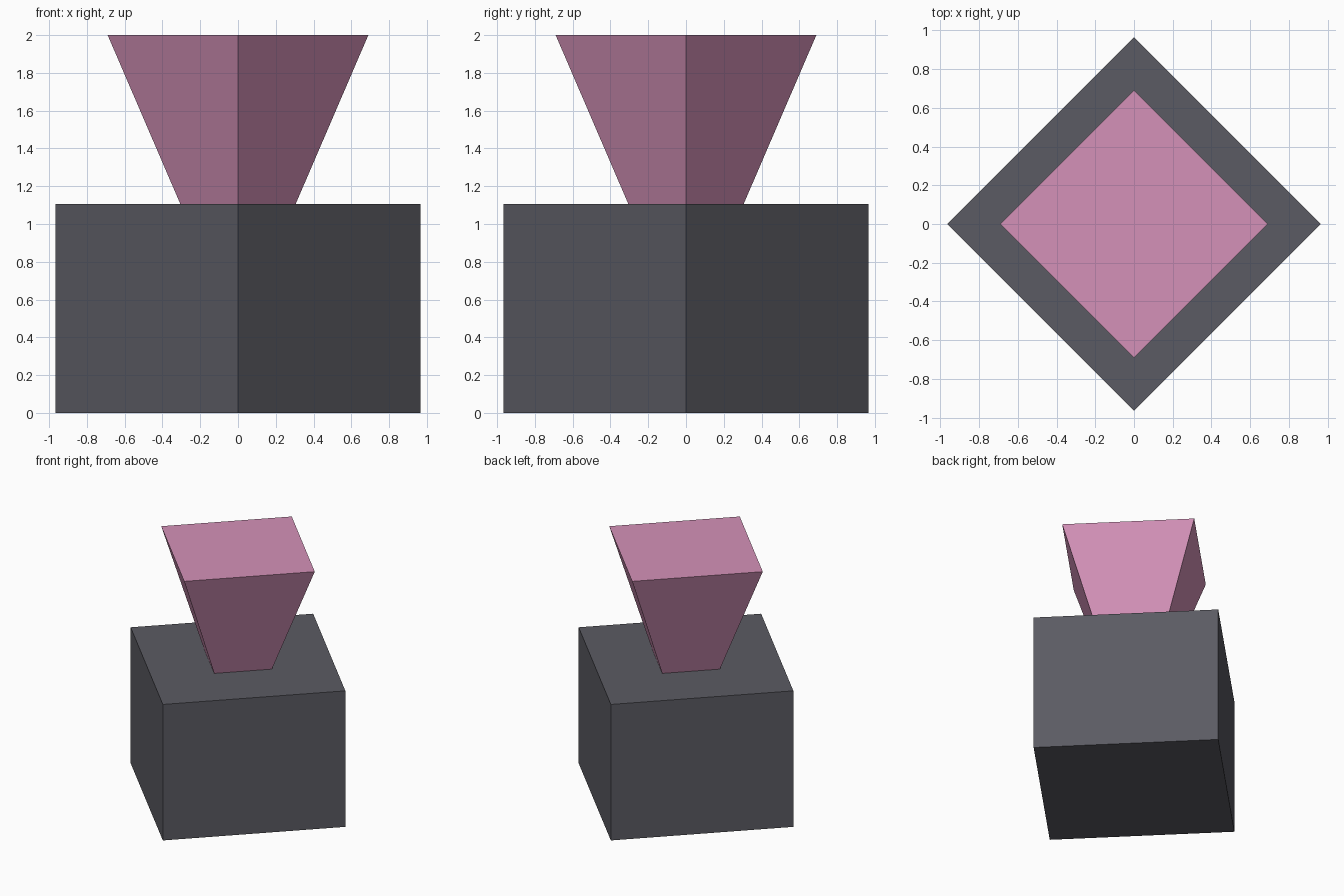
import bpy

if "Cube" in bpy.data.objects:
    bpy.data.objects.remove(bpy.data.objects["Cube"])


def make_material(name, color):
    mat = bpy.data.materials.new(name)
    mat.diffuse_color = (*color, 1.0)
    mat.use_nodes = True
    mat.node_tree.nodes["Principled BSDF"].inputs["Base Color"].default_value = mat.diffuse_color
    return mat


def square_prism(name, bottom_radius, top_radius, z0, z1, mat):
    """Four-sided prism with its corners on the x and y axes."""
    bpy.ops.mesh.primitive_cone_add(
        vertices=4, radius1=bottom_radius, radius2=top_radius,
        depth=z1 - z0, location=(0, 0, (z0 + z1) / 2))
    obj = bpy.context.object
    obj.name = name
    obj.data.materials.append(mat)
    return obj


charcoal = make_material("charcoal", (0.105, 0.105, 0.125))
pink = make_material("pink", (0.66, 0.285, 0.48))

# Square block
square_prism("base_block", 0.965, 0.965, 0.0, 1.105, charcoal)

# Flared square top, narrow end on the block
square_prism("flared_top", 0.305, 0.69, 1.105, 2.0, pink)
